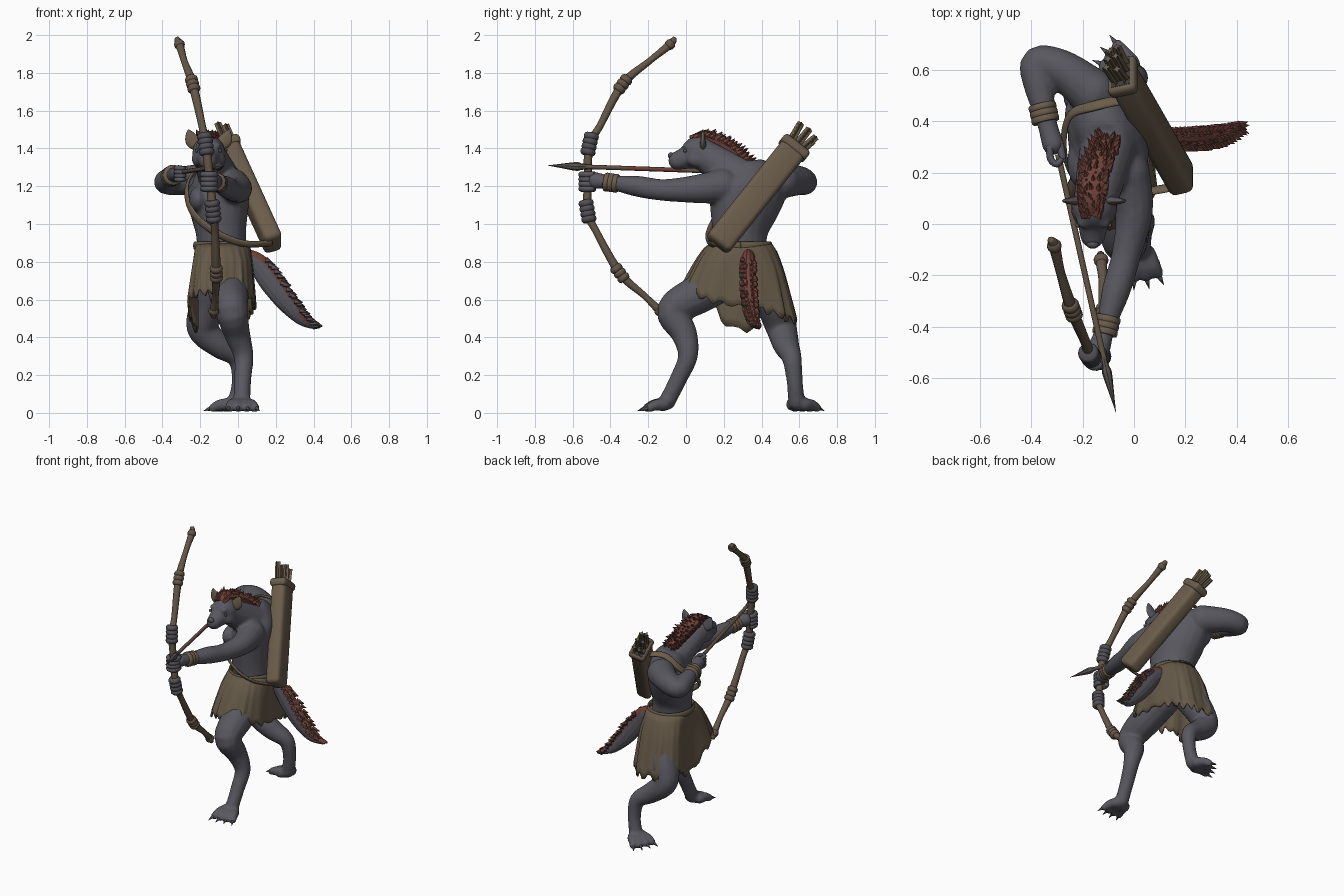
import bpy, bmesh, math, random
from mathutils import Vector as V, Matrix

if "Cube" in bpy.data.objects:
    bpy.data.objects.remove(bpy.data.objects["Cube"])
random.seed(4)

def mat(name, c):
    m = bpy.data.materials.new(name)
    m.diffuse_color = (*c, 1)
    m.use_nodes = True
    m.node_tree.nodes["Principled BSDF"].inputs["Base Color"].default_value = m.diffuse_color
    return m

SKIN = mat("grey skin", (0.100, 0.096, 0.116))
LEATHER = mat("tan leather", (0.145, 0.108, 0.070))
CLOTH = mat("brown cloth", (0.130, 0.100, 0.064))
WOOD = mat("brown wood", (0.125, 0.092, 0.062))
FUR = mat("rust fur", (0.160, 0.055, 0.040))
STONE = mat("grey stone", (0.105, 0.092, 0.086))
DARK = mat("dark hollow", (0.045, 0.040, 0.036))
WRAP = mat("grey binding", (0.085, 0.080, 0.092))

def finish(name, bm, mats, smooth=True, pick=None):
    bmesh.ops.recalc_face_normals(bm, faces=bm.faces)
    for f in bm.faces:
        f.smooth = smooth
        if pick:
            f.material_index = pick(f)
    me = bpy.data.meshes.new(name)
    bm.to_mesh(me)
    bm.free()
    for m in mats:
        me.materials.append(m)
    ob = bpy.data.objects.new(name, me)
    bpy.context.collection.objects.link(ob)
    return ob

def spline(pts, n):
    """Catmull-Rom through rows of equal length."""
    out = []
    for i in range(len(pts) - 1):
        a, b, c, d = (V(pts[max(0, min(len(pts) - 1, i + k))]) for k in (-1, 0, 1, 2))
        for j in range(n):
            t = j / n
            out.append(b + (c - a) * (t / 2) + (2 * a - 5 * b + 4 * c - d) * (t * t / 2)
                       + (3 * b - a - 3 * c + d) * (t ** 3 / 2))
    return out + [V(pts[-1])]

def tube(bm, rows, ref=(0, 0, 1), n=5, sides=14):
    """Sweep an ellipse; each row is x, y, z, r or x, y, z, ru, rv."""
    rows = spline([(*r, r[3]) if len(r) == 4 else r for r in rows], n)
    rings = []
    for i, r in enumerate(rows):
        p = V(r[:3])
        t = (V(rows[min(i + 1, len(rows) - 1)][:3]) - V(rows[max(i - 1, 0)][:3])).normalized()
        u = V(ref(p) if callable(ref) else ref)
        u = (u - t * u.dot(t)).normalized()
        w = t.cross(u)
        rings.append([bm.verts.new(p + u * max(r[3], .0005) * math.cos(a) + w * max(r[4], .0005) * math.sin(a))
                      for a in (math.tau * k / sides for k in range(sides))])
    for a, b in zip(rings, rings[1:]):
        for k in range(sides):
            j = (k + 1) % sides
            bm.faces.new((a[k], a[j], b[j], b[k]))
    bm.faces.new(rings[0])
    bm.faces.new(rings[-1])

def ball(bm, p, s):
    s = s if isinstance(s, tuple) else (s, s, s)
    bmesh.ops.create_uvsphere(bm, u_segments=16, v_segments=10, radius=1,
                              matrix=Matrix.Translation(p) @ Matrix.Diagonal((*s, 1)))

def limb(bm, rows, ref):
    tube(bm, rows, ref)
    for r in (rows[0], rows[-1]):
        ball(bm, r[:3], r[3])

def spike(bm, p, d, r, sides=6, ref=(0.3, 0.9, 0.2)):
    tube(bm, [(*p, r), (*(V(p) + V(d)), 0)], ref, 1, sides)

# body, head, arms and legs fused into one skin
b = bmesh.new()
AX = (-0.4, 0.9, 0)
tube(b, [(-.09, .30, .70, .10, .10), (-.085, .29, .80, .14, .125), (-.09, .285, .95, .15, .13),
         (-.10, .31, 1.10, .195, .15), (-.10, .34, 1.22, .20, .13), (-.11, .31, 1.31, .09, .08)], AX, 6, 20)
limb(b, [(-.10, .30, 1.24, .11), (-.125, .20, 1.30, .10), (-.15, .09, 1.37, .085)], (1, 0, 0))
ball(b, (-.155, .07, 1.38), (.088, .095, .088))
limb(b, [(-.157, .03, 1.36, .068), (-.16, -.03, 1.34, .054), (-.16, -.045, 1.336, .05)], (1, 0, 0))
for s in (-1, 1):
    ball(b, (-.155 + s * .055, .06, 1.345), (.035, .06, .045))
    ball(b, (-.157 + s * .04, .01, 1.415), (.028, .03, .02))
ball(b, (-.21, .24, 1.13), (.05, .10, .07))
ball(b, (-.22, .42, 1.15), (.05, .09, .07))
limb(b, [(-.03, .19, 1.20, .095), (0, .05, 1.185, .075), (-.03, -.12, 1.18, .058), (-.07, -.26, 1.20, .056),
         (-.11, -.40, 1.22, .038), (-.135, -.48, 1.23, .046)], (0, 0, 1))
limb(b, [(-.16, .51, 1.23, .095), (-.28, .60, 1.23, .078), (-.375, .625, 1.22, .066), (-.37, .54, 1.235, .06),
         (-.34, .40, 1.26, .04), (-.315, .31, 1.27, .044)], (0, 0, 1))
limb(b, [(-.07, .22, .71, .105), (-.05, .07, .63, .105), (-.035, -.07, .54, .088), (-.005, -.01, .42, .07),
         (.03, .01, .30, .053), (.025, -.04, .18, .046), (.02, -.10, .06, .045)], (1, 0, 0))
limb(b, [(-.10, .40, .70, .105), (-.15, .465, .58, .10), (-.19, .505, .45, .083), (-.10, .53, .36, .07),
         (-.005, .56, .29, .053), (.01, .575, .17, .043), (-.01, .585, .06, .045)], (0, 1, 0))
# paws with toes and claws
claws = bmesh.new()
for base, ang in (((.015, -.12), -84), ((-.03, .595), 150)):
    for k in range(4):
        a = math.radians(ang + (k - 1.5) * 15)
        d = V((math.cos(a), math.sin(a), 0))
        side = V((-math.sin(math.radians(ang)), math.cos(math.radians(ang)), 0)) * (k - 1.5) * .024
        o = V((*base, 0)) + side
        e = o + d * .085
        limb(b, [(o.x, o.y, .045, .036), (*(o + d * .05)[:2], .042, .03), (e.x, e.y, .026, .024)], (0, 0, 1))
        spike(claws, (e.x, e.y, .03), d * .052 + V((0, 0, -.02)), .015, 8, ref=(0, 0, 1))
body = finish("body", b, [SKIN])
m = body.modifiers.new("fuse", 'REMESH')
m.mode, m.voxel_size, m.use_smooth_shade = 'VOXEL', .011, True
m = body.modifiers.new("soften", 'SMOOTH')
m.iterations, m.factor = 5, .5
finish("claws", claws, [WRAP])

# fingers gripping the bow and drawing the arrow
b = bmesh.new()
for k in range(4):
    z = 1.187 + .025 * k
    tube(b, [(-.152 + .034 * math.cos(a), -.515 + .04 * math.sin(a), z, .0165)
             for a in (math.radians(q) for q in (40, -20, -80, -140, -190, -230))], (0, 0, 1), 3, 8)
for k in range(4):
    z = 1.235 + .02 * k
    tube(b, [(-.325, .31, z, .015), (-.325, .255, z, .014), (-.30, .232, z, .013), (-.28, .255, z, .01)], (0, 0, 1), 3, 8)
limb(b, [(-.29, .31, 1.28, .018), (-.275, .25, 1.29, .012)], (0, 0, 1))
finish("fingers", b, [SKIN])

# ears
for s in (-1, 1):
    b = bmesh.new()
    tube(b, [(-.155 + s * .055, .09, 1.41, .028, .02), (-.155 + s * .085, .09, 1.44, .038, .014),
             (-.155 + s * .10, .09, 1.475, .024, .009), (-.155 + s * .108, .09, 1.50, .003, .003)], (1, 0, 0), 4, 12)
    finish("ear", b, [SKIN, LEATHER], pick=lambda f: int(f.normal.y < .3))

# eyes and nose
b = bmesh.new()
for s in (-1, 1):
    ball(b, (-.157 + s * .062, -.005, 1.388), .009)
ball(b, (-.16, -.08, 1.362), (.024, .016, .018))
finish("eyes_and_nose", b, [WRAP])

# mane along head and neck
b = bmesh.new()
mane = [(-.165, .04, 1.45, .03, .02), (-.165, .10, 1.465, .045, .03), (-.155, .18, 1.435, .052, .035),
        (-.135, .25, 1.39, .05, .035), (-.11, .31, 1.335, .045, .03), (-.10, .345, 1.27, .02, .02)]
tube(b, mane, (1, 0, 0), 5, 12)
for r in spline(mane, 4):
    for k in (-1, -.5, 0, .5, 1):
        out = V((k * .6 + random.uniform(-.3, .3), (r.y - .08) * 2.2, 1)).normalized()
        p = V(r[:3]) + V((k * r[3] * .8, random.uniform(-.01, .01), 0)) + out * r[4] * .3
        spike(b, p, (out + V((0, .7, -.1))) * random.uniform(.025, .04), .018, 5, (1, 0, 0))
finish("mane", b, [FUR], False)

# tail with a furry upper side
b = bmesh.new()
tail = [(.0, .33, .83, .035, .05), (.10, .33, .79, .038, .058), (.18, .33, .69, .042, .065), (.26, .335, .585, .042, .056),
        (.34, .35, .495, .032, .034), (.405, .375, .455, .012, .012)]
tube(b, tail, (0, 1, 0), 5, 14)
for r in spline(tail, 5)[6:]:
    for k in (-.8, -.3, .3, .8):
        p = V(r[:3]) + V((.75, 0, .65)) * r[4] * .7 + V((0, k * r[3], random.uniform(-.01, .01)))
        spike(b, p, V((.8, k * .4, -.2)) * random.uniform(.03, .05), .018, 5, (0, 1, 0))
finish("tail", b, [SKIN, FUR], False, lambda f: int(f.normal.dot(V((.75, 0, .65))) > .2))

# ragged loincloth
def soft(v, p=.72):
    return math.copysign(abs(v) ** p, v)
b = bmesh.new()
N, R, grid = 96, 10, []
for i in range(N):
    a = math.tau * i / N
    flap = math.exp(-((a - math.pi) / .3) ** 2)
    hem = .55 - .08 * math.sin(a) - .125 * flap + random.uniform(-.006, .012) + (.028 if i % 4 < 2 else 0)
    col = []
    for j in range(R):
        t = j / (R - 1)
        w = t ** .7
        fold = 1 + .025 * t * math.sin(11 * a) + .015 * t * math.sin(17 * a + 1)
        square = .75 + .25 * (1 - min(1, t * 3))
        rx = (.145 + (.045 - .065 * flap) * w) * fold
        ry = (.162 + .145 * w) * fold
        col.append(b.verts.new((-.085 - .012 * t + rx * soft(math.cos(a), square),
                                .29 - .01 * t + ry * soft(math.sin(a), square), .90 + (hem - .90) * t)))
    grid.append(col)
for i in range(N):
    p, q = grid[i], grid[(i + 1) % N]
    for j in range(R - 1):
        b.faces.new((p[j], q[j], q[j + 1], p[j + 1]))
cloth = finish("loincloth", b, [CLOTH])
m = cloth.modifiers.new("thickness", 'SOLIDIFY')
m.thickness = .012

# belt, chest strap and bracers
b = bmesh.new()
tube(b, [(-.085 + .145 * math.cos(a), .29 + .16 * math.sin(a), .885, .022, .008)
         for a in (math.tau * i / 24 for i in range(25))], (0, 0, 1), 2, 8)
finish("belt", b, [CLOTH])
b = bmesh.new()
tube(b, [(.18, .15, .90, .009, .022), (.04, .125, .895, .009, .022), (-.10, .12, .945, .009, .022), (-.225, .17, 1.04, .009, .022),
         (-.272, .29, 1.15, .009, .022), (-.25, .42, 1.25, .009, .022), (-.15, .46, 1.335, .009, .022), (-.01, .49, 1.32, .009, .022)],
     lambda p: p - V((-.09, .33, 1.1)), 6, 10)
finish("chest_strap", b, [LEATHER])
for p, q, r in (((-.099, -.36, 1.214), (-.115, -.43, 1.223), .05), ((-.358, .465, 1.25), (-.342, .395, 1.26), .055)):
    b = bmesh.new()
    p, q = V(p), V(q)
    for k in range(3):
        tube(b, [(*p.lerp(q, (k + t) / 3), r * s) for t, s in ((0, .95), (.3, 1), (.7, 1), (1, .95))], (0, 0, 1), 2, 18)
    finish("bracer", b, [LEATHER])

# quiver: rounded box along a slanted axis, with rim and opening
lo, hi = V((.19, .165, .89)), V((-.045, .575, 1.405))
d = (hi - lo).normalized()
w = V((0, .78, -.62))
w = (w - d * w.dot(d)).normalized()
n = w.cross(d)
FRAME = Matrix((w, n, d)).transposed().to_4x4()
def block(name, c, size, material, bevel):
    bm = bmesh.new()
    bmesh.ops.create_cube(bm, size=1, matrix=Matrix.Translation(c) @ FRAME @ Matrix.Diagonal((*size, 1)))
    ob = finish(name, bm, [material])
    m = ob.modifiers.new("round", 'BEVEL')
    m.width, m.segments = bevel, 3
L = (hi - lo).length
block("quiver", (lo + hi) / 2, (.15, .10, L), LEATHER, .028)
block("quiver_rim", hi - d * .005, (.168, .115, .055), LEATHER, .02)
block("quiver_opening", hi + d * .021, (.13, .08, .006), DARK, .002)

# spare arrows with fletching
b = bmesh.new()
for i in range(6):
    o = hi + w * (i % 3 - 1) * .038 + n * (i // 3 - .5) * .035
    e = o + d * random.uniform(.10, .14) + w * (i % 3 - 1) * .016
    tube(b, [(*o, .009), (*e, .009)], (1, 0, 0), 1, 8)
    for ref in (w, n):
        tube(b, [(*(o + d * .02), .022, .005), (*e, .019, .005)], ref, 1, 6)
finish("spare_arrows", b, [LEATHER], False)

# bow limbs
bow = [(-.325, -.06, 1.985, .012), (-.31, -.085, 1.95, .022), (-.285, -.19, 1.865, .018), (-.24, -.335, 1.74, .024),
       (-.19, -.455, 1.52, .02), (-.17, -.512, 1.415, .024), (-.148, -.52, 1.22, .022), (-.132, -.52, 1.06, .024),
       (-.122, -.475, .96, .02), (-.115, -.35, .74, .024), (-.12, -.22, .62, .018), (-.128, -.14, .54, .022), (-.13, -.115, .505, .012)]
b = bmesh.new()
tube(b, bow, (1, 0, 0), 5, 10)
finish("bow", b, [WOOD])

# bindings on the bow
def bindings(name, i, material, r, spread):
    bm = bmesh.new()
    c, t = V(bow[i][:3]), (V(bow[i + 1][:3]) - V(bow[i - 1][:3])).normalized()
    for k in spread:
        p = c + t * k
        tube(bm, [(*(p + t * h), r * s) for h, s in ((-.018, .78), (-.007, 1), (.007, 1), (.018, .78))], (1, 0, 0), 2, 14)
    finish(name, bm, [material])
for i in (5, 7):
    bindings("grip_binding", i, WRAP, .04, (-.05, -.022, .006, .034))
for i in (3, 9):
    bindings("limb_binding", i, WOOD, .034, (-.03, 0, .03))
for i in (1, 11):
    bindings("tip_binding", i, WOOD, .028, (0,))

# nocked arrow, rear half of the shaft stained rust on its right side
tip, end = V((-.07, -.733, 1.31)), V((-.295, .27, 1.275))
ad = (end - tip).normalized()
b = bmesh.new()
tube(b, [(*(tip + ad * .15), .012), (*end, .012)], (0, 0, 1), 20, 10)
finish("arrow_shaft", b, [WOOD, FUR],
       pick=lambda f: int(f.normal.x > .3 and -.32 < f.calc_center_median().y < 0))
b = bmesh.new()
tube(b, [(*(tip + ad * h), r, r * .8) for h, r in ((0, 0), (.09, .014), (.16, .024), (.18, .018), (.22, .013))], (0, 0, 1), 2, 8)
finish("arrow_head", b, [STONE], False)
